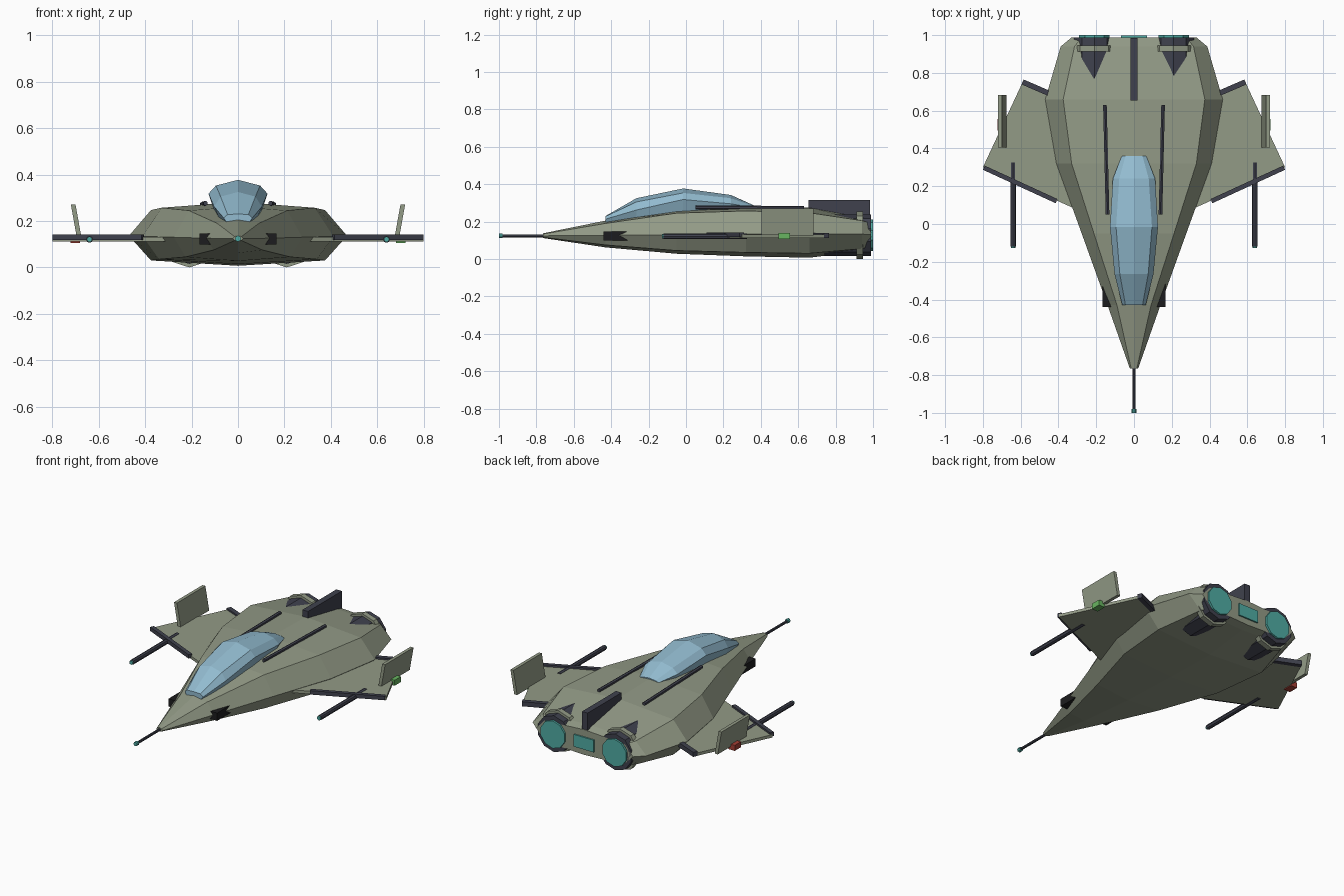
import bpy, bmesh, math
from mathutils import Vector, Matrix

if "Cube" in bpy.data.objects:
    bpy.data.objects.remove(bpy.data.objects["Cube"])


def mat(name, r, g, b):
    m = bpy.data.materials.new(name)
    m.diffuse_color = (r, g, b, 1)
    m.use_nodes = True
    m.node_tree.nodes["Principled BSDF"].inputs["Base Color"].default_value = m.diffuse_color
    return m


HULL = mat("grey_green_hull", .29, .325, .24)
DARK = mat("dark_metal", .05, .053, .075)
BLACK = mat("black_intake", .012, .012, .013)
GLASS = mat("pale_blue_glass", .29, .50, .63)
TEAL = mat("teal_glow", .08, .41, .37)
RED = mat("red_light", .38, .05, .035)
GREEN = mat("green_light", .14, .46, .12)


def finish(name, bm, material):
    bmesh.ops.recalc_face_normals(bm, faces=bm.faces)
    me = bpy.data.meshes.new(name)
    bm.to_mesh(me)
    bm.free()
    me.materials.append(material)
    ob = bpy.data.objects.new(name, me)
    bpy.context.collection.objects.link(ob)
    return ob


def loft(name, rings, material):
    """Skin a list of closed rings of equal length and cap both ends."""
    bm = bmesh.new()
    vs = [[bm.verts.new(p) for p in ring] for ring in rings]
    n = len(vs[0])
    for a, b in zip(vs, vs[1:]):
        for i in range(n):
            j = (i + 1) % n
            bm.faces.new((a[i], a[j], b[j], b[i]))
    bm.faces.new(vs[0])
    bm.faces.new(vs[-1])
    return finish(name, bm, material)


def half_ring(y, pts):
    """Mirror a half section (top centre to bottom centre) into a ring."""
    return [(x, y, z) for x, z in pts] + [(-x, y, z) for x, z in pts[-2:0:-1]]


def box(name, x0, x1, y0, y1, z0, z1, material, lean=0):
    rings = [[(x0 + d, y0, z), (x1 + d, y0, z), (x1 + d, y1, z), (x0 + d, y1, z)]
             for z, d in ((z0, 0), (z1, lean))]
    return loft(name, rings, material)


def bar(name, p, q, r, sides, material):
    """Straight bar from p to q; four-sided bars have flat tops."""
    p, q = Vector(p), Vector(q)
    d = q - p
    m = Matrix.Translation((p + q) / 2) @ d.to_track_quat('Z', 'Y').to_matrix().to_4x4()
    if sides == 4:
        m = m @ Matrix.Rotation(math.pi / 4, 4, 'Z')
    bm = bmesh.new()
    bmesh.ops.create_cone(bm, cap_ends=True, segments=sides, radius1=r,
                          radius2=r, depth=d.length, matrix=m)
    return finish(name, bm, material)


# Fuselage: y, top z, shoulder x z, side x z, lower edge x z, keel z
hull = [(-.765, .137, .015, .133, .022, .124, .014, .116, .112),
        (-.43, .205, .09, .19, .140, .126, .105, .075, .062),
        (-.05, .262, .212, .245, .277, .130, .225, .045, .028),
        (.32, .282, .33, .257, .411, .134, .34, .035, .014),
        (.66, .275, .375, .247, .470, .136, .375, .03, .007),
        (.94, .222, .315, .205, .388, .133, .305, .055, .042),
        (.988, .208, .275, .192, .330, .130, .265, .064, .053)]
loft("fuselage", [half_ring(y, [(0, t), (a, az), (b, bz), (c, cz), (0, k)])
                  for y, t, a, az, b, bz, c, cz, k in hull], HULL)

# Canopy: y, crown z, crown half width, crown edge z, half width, side z, base z
canopy = [(-.43, .230, .045, .228, .062, .213, .19),
          (-.265, .325, .075, .305, .103, .262, .20),
          (-.015, .377, .095, .353, .127, .318, .22),
          (.24, .342, .078, .325, .112, .295, .24),
          (.36, .288, .045, .283, .065, .275, .25)]
loft("canopy", [half_ring(y, [(0, t), (a, az), (b, bz), (b * .75, k), (0, k)])
                for y, t, a, az, b, bz, k in canopy], GLASS)

# Dorsal fin, centre exhaust and nose probe
box("dorsal_fin", -.019, .019, .655, .985, .12, .315, DARK)
box("centre_exhaust", -.068, .068, .98, .997, .09, .165, TEAL)
bar("nose_probe", (0, -.985, .124), (0, -.74, .124), .008, 8, DARK)
bar("probe_tip", (0, -1, .124), (0, -.98, .124), .013, 8, TEAL)

for s, side in ((-1, "left"), (1, "right")):
    # Engines
    x = s * .21
    bar(side + "_engine", (x, .74, .127), (x, .988, .127), .112, 10, DARK)
    bar(side + "_engine_ring", (x, .912, .127), (x, .945, .127), .127, 10, HULL)
    bar(side + "_engine_glow", (x, .98, .127), (x, 1, .127), .085, 10, TEAL)

    # Wing plate with leading edge strip and trailing flap
    plan = [(.30, .075), (.40, .12), (.80, .30), (.59, .75), (.46, .69), (.30, .62)]
    loft(side + "_wing", [[(s * px, py, z) for px, py in plan]
                          for z in (.112, .13)], HULL)
    bar(side + "_leading_edge", (s * .41, .121, .129), (s * .795, .298, .129), .017, 4, DARK)
    bar(side + "_flap", (s * .43, .683, .126), (s * .59, .752, .126), .02, 4, DARK)

    # Winglet, navigation light and gun
    box(side + "_winglet", s * .674, s * .694, .405, .682, .125, .27, HULL, lean=s * .026)
    box(side + "_nav_light", s * .68, s * .722, .495, .556, .106, .14,
        GREEN if s > 0 else RED)
    bar(side + "_gun", (s * .64, -.12, .121), (s * .64, .325, .121), .015, 8, DARK)
    bar(side + "_gun_tip", (s * .64, -.128, .121), (s * .64, -.118, .121), .012, 8, TEAL)

    # Dorsal rail and cheek intake
    bar(side + "_dorsal_rail", (s * .140, .05, .276), (s * .154, .63, .272), .011, 6, DARK)
    box(side + "_intake", s * .10, s * .166, -.44, -.31, .098, .146, BLACK)
